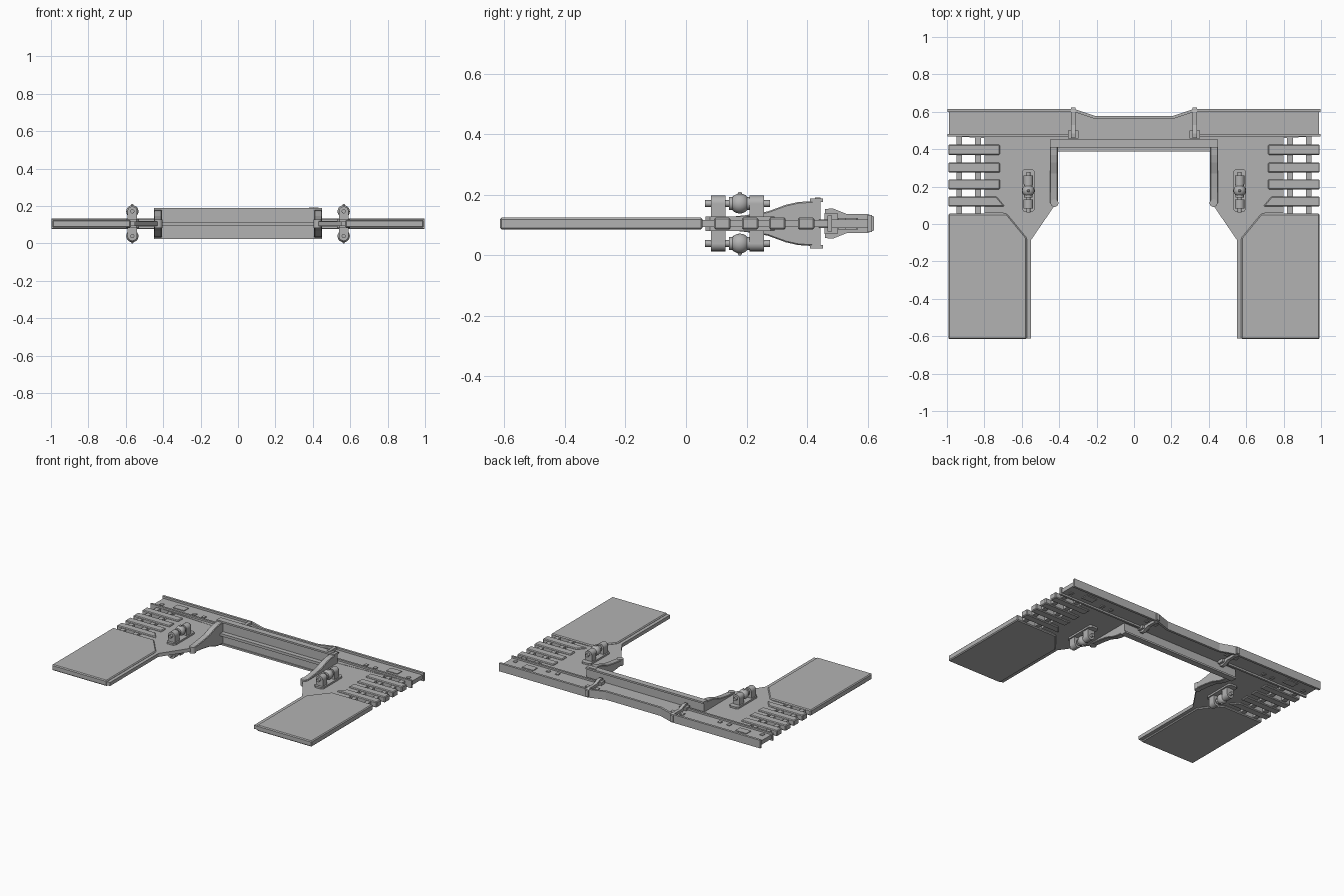
import bpy, bmesh, math
from mathutils import Matrix, Vector

if "Cube" in bpy.data.objects:
    bpy.data.objects.remove(bpy.data.objects["Cube"], do_unlink=True)

MID = 0.105  # height of the symmetry plane
grey = bpy.data.materials.new("plain grey")
grey.use_nodes = True
grey.diffuse_color = (0.45, 0.45, 0.45, 1)
grey.node_tree.nodes["Principled BSDF"].inputs["Base Color"].default_value = (0.45, 0.45, 0.45, 1)


def finish(name, bm, mirror="x", bevel=0.0, smooth=False):
    """Make an object at mid height, mirrored over the chosen axes."""
    bmesh.ops.recalc_face_normals(bm, faces=bm.faces)
    mesh = bpy.data.meshes.new(name)
    bm.to_mesh(mesh)
    bm.free()
    ob = bpy.data.objects.new(name, mesh)
    ob.location.z = MID
    mesh.materials.append(grey)
    bpy.context.collection.objects.link(ob)
    if bevel:
        mod = ob.modifiers.new("bevel", "BEVEL")
        mod.width, mod.segments, mod.limit_method = bevel, 1, "ANGLE"
    if mirror:
        mod = ob.modifiers.new("mirror", "MIRROR")
        mod.use_axis = ["x" in mirror, False, "z" in mirror]
        mod.use_mirror_merge = False
    if smooth:
        bpy.ops.object.select_all(action="DESELECT")
        ob.select_set(True)
        bpy.context.view_layer.objects.active = ob
        bpy.ops.object.shade_smooth_by_angle(angle=math.radians(40))
    return ob


def add_box(bm, x, y, z):
    lo, hi = Vector((x[0], y[0], z[0])), Vector((x[1], y[1], z[1]))
    bmesh.ops.create_cube(bm, size=1, matrix=Matrix.Translation((lo + hi) / 2)
                          @ Matrix.Diagonal((hi - lo).to_4d()))


def add_prism(bm, outline, lo, hi, axis="z"):
    """Extrude an outline along z (xy points) or along x (yz points)."""
    def put(p, d):
        return (*p, d) if axis == "z" else (d, *p)
    face = bm.faces.new([bm.verts.new(put(p, lo)) for p in outline])
    new = bmesh.ops.extrude_face_region(bm, geom=[face])["geom"]
    step = Vector(put((0, 0), hi - lo))
    bmesh.ops.translate(bm, vec=step, verts=[g for g in new if isinstance(g, bmesh.types.BMVert)])


def add_cyl(bm, centre, radius, length, axis="y", top=None, sides=16):
    turn = Matrix.Rotation(math.pi / 2, 4, "X") if axis == "y" else Matrix()
    bmesh.ops.create_cone(bm, cap_ends=True, segments=sides, radius1=radius,
                          radius2=radius if top is None else top, depth=length,
                          matrix=Matrix.Translation(centre) @ turn)


# Large front pads
bm = bmesh.new()
add_prism(bm, [(0.993, -0.615), (0.573, -0.615), (0.573, -0.075), (0.68, 0.055), (0.993, 0.055)], -0.02, 0.02)
finish("front_pad", bm, bevel=0.006)

# Thin lip on the inner edge of each pad
bm = bmesh.new()
add_box(bm, (0.55, 0.58), (-0.612, -0.08), (-0.012, 0.012))
finish("pad_lip", bm)

# Thin side plates
bm = bmesh.new()
add_prism(bm, [(0.41, 0.47), (0.41, 0.12), (0.55, -0.085), (0.58, -0.085), (0.70, 0.06),
               (0.80, 0.06), (0.80, 0.47)], -0.012, 0.012)
finish("side_plate", bm)

# Cross slats, the foremost one with a slanted inner end
bm = bmesh.new()
for y in (0.212, 0.302, 0.397):
    add_box(bm, (0.717, 0.993), (y - 0.027, y + 0.027), (-0.02, 0.02))
add_prism(bm, [(0.735, 0.147), (0.69, 0.093), (0.993, 0.093), (0.993, 0.147)], -0.02, 0.02)
finish("slats", bm, bevel=0.005)

# Rods that carry the slats
bm = bmesh.new()
for x in (0.834, 0.935):
    add_box(bm, (x - 0.015, x + 0.015), (0.04, 0.475), (-0.012, 0.012))
finish("slat_rods", bm)

# Rear rail: web, stepped rear flange and front flange
rear = [(0, 0.578), (0.21, 0.578), (0.32, 0.615), (0.998, 0.615)]
bm = bmesh.new()
add_prism(bm, [(0, 0.44)] + [(x, y - 0.005) for x, y in rear[:-1]] + [(0.99, 0.61), (0.99, 0.47), (0.45, 0.44)],
          -0.014, 0.014)
finish("rear_rail_web", bm)
bm = bmesh.new()
add_prism(bm, rear + [(x, y - 0.016) for x, y in reversed(rear)], -0.028, 0.028)
finish("rear_flange", bm)
bm = bmesh.new()
add_box(bm, (0.34, 0.998), (0.468, 0.482), (-0.026, 0.026))
finish("rail_front_flange", bm)

# Small raised plates on the rail
bm = bmesh.new()
for x, y, w, d in ((0.815, 0.54, 0.042, 0.025), (0.62, 0.515, 0.012, 0.012), (0.69, 0.515, 0.012, 0.012),
                   (0.943, 0.515, 0.012, 0.012), (0.29, 0.555, 0.012, 0.014), (0.362, 0.555, 0.012, 0.014)):
    add_box(bm, (x - w, x + w), (y - d, y + d), (0.013, 0.019))
finish("rail_plates", bm, "xz")

# Clips across the rail
bm = bmesh.new()
add_box(bm, (0.298, 0.352), (0.458, 0.50), (0.0, 0.035))
add_prism(bm, [(0.46, 0), (0.46, 0.048), (0.485, 0.05), (0.53, 0.032), (0.60, 0.032),
               (0.622, 0.022), (0.622, 0)], 0.314, 0.336, "x")
finish("rail_clip", bm, "xz")

# Tall cross beam with rims and a middle shelf
bm = bmesh.new()
add_box(bm, (-0.45, 0.45), (0.418, 0.445), (-0.08, 0.08))
for z in (-0.077, 0.077):
    add_box(bm, (-0.45, 0.45), (0.41, 0.452), (z - 0.006, z + 0.006))
finish("cross_beam", bm, None)
bm = bmesh.new()
add_box(bm, (-0.41, 0.41), (0.387, 0.45), (-0.009, 0.009))
finish("beam_shelf", bm, None)

# Tapered side arms with rounded tips
upper = [(0.11, 0.018), (0.20, 0.028), (0.27, 0.04), (0.33, 0.062), (0.37, 0.071), (0.43, 0.075)]
bm = bmesh.new()
add_prism(bm, upper + [(y, -z) for y, z in reversed(upper)], 0.407, 0.45, "x")
finish("tapered_arm", bm, bevel=0.004)
bm = bmesh.new()
add_cyl(bm, (0.425, 0.112, 0), 0.021, 0.044, "z")
finish("arm_tip", bm, smooth=True)

# Roller mounts above and below each side plate
X, Z = 0.565, 0.066
bm = bmesh.new()
add_prism(bm, [(X - 0.035, 0.08), (X - 0.022, 0.065), (X + 0.022, 0.065), (X + 0.035, 0.08), (X + 0.035, 0.28),
               (X + 0.022, 0.293), (X - 0.022, 0.293), (X - 0.035, 0.28)], 0.01, 0.024)
finish("mount_base", bm, "xz")
bm = bmesh.new()
for y in (0.106, 0.234):
    add_box(bm, (X - 0.026, X + 0.026), (y - 0.024, y + 0.024), (0.02, Z))
    add_cyl(bm, (X, y, Z), 0.026, 0.048)
add_cyl(bm, (X, 0.17, Z), 0.011, 0.215)
finish("mount_bearings", bm, "xz", smooth=True)
bm = bmesh.new()
bmesh.ops.create_uvsphere(bm, u_segments=16, v_segments=10, radius=0.033,
                          matrix=Matrix.Translation((X, 0.178, Z)))
add_cyl(bm, (X, 0.178, 0.098), 0.011, 0.014, "z", top=0.004)
add_cyl(bm, (X, 0.152, Z), 0.022, 0.02)
add_cyl(bm, (X, 0.204, Z), 0.022, 0.02)
finish("mount_ball", bm, "xz", smooth=True)

# Small latch on the beam's left end
bm = bmesh.new()
add_box(bm, (0.38, 0.43), (0.427, 0.445), (0.078, 0.086))
finish("beam_latch", bm, None)
